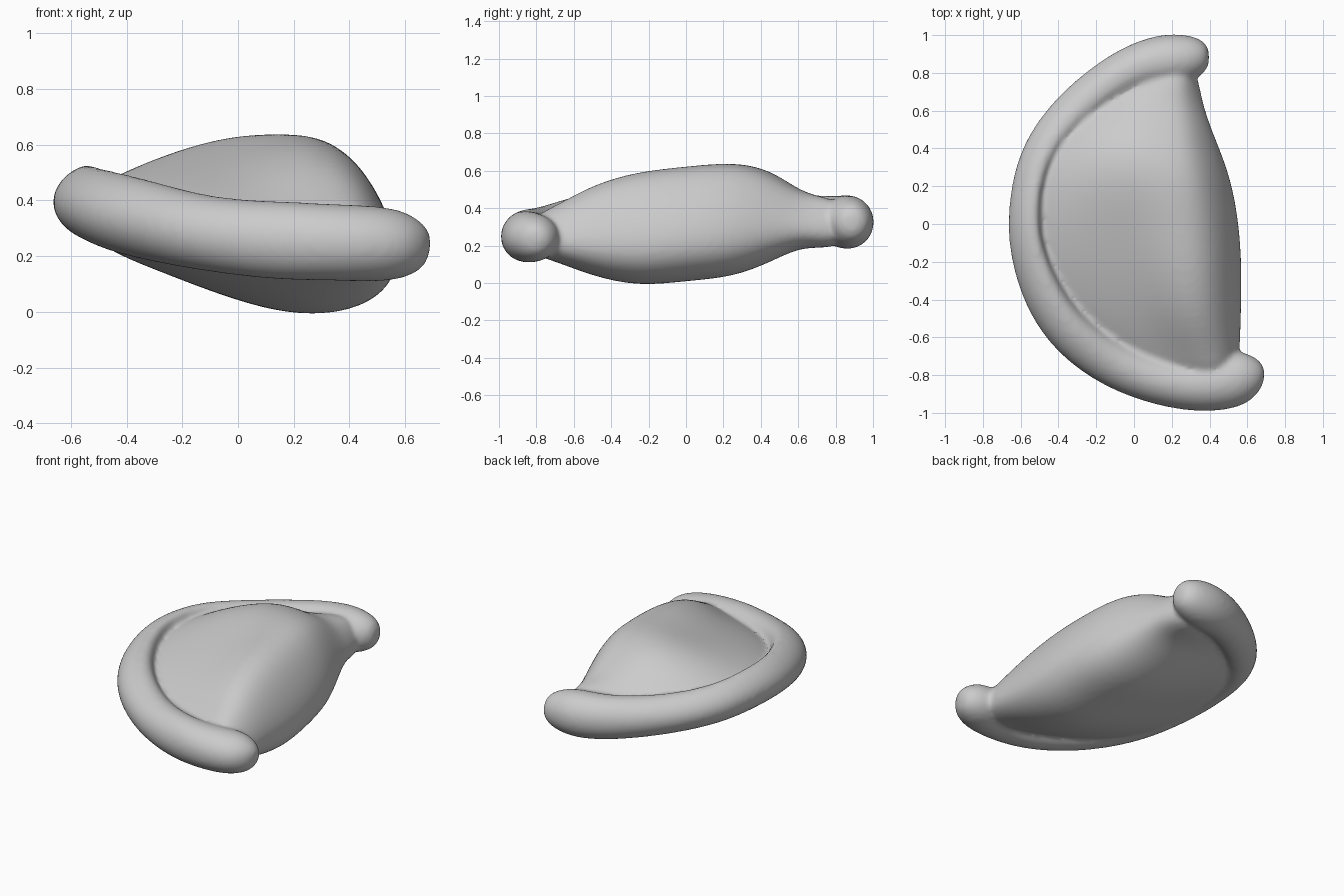
import bpy, bmesh, math
from mathutils import Vector

cube = bpy.data.objects.get("Cube")
if cube:
    bpy.data.objects.remove(cube, do_unlink=True)

grey = bpy.data.materials.new("plain grey")
grey.use_nodes = True
grey.diffuse_color = (0.6, 0.6, 0.6, 1)
grey.node_tree.nodes["Principled BSDF"].inputs["Base Color"].default_value = (0.6, 0.6, 0.6, 1)


def loft(bm, rings):
    """Skin a list of closed rings and cap both ends."""
    loops = [[bm.verts.new(p) for p in ring] for ring in rings]
    n = len(loops[0])
    for a, b in zip(loops, loops[1:]):
        for i in range(n):
            j = (i + 1) % n
            bm.faces.new((a[i], a[j], b[j], b[i]))
    bm.faces.new(loops[0])
    bm.faces.new(loops[-1])


bm = bmesh.new()

# Filled body: teardrop sections, thin at the rim and fat at the fold
profile = [(0, .08), (.1, .32), (.28, .65), (.5, .92), (.7, 1.05), (.84, .95),
           (.94, .5), (1.01, -.1), (1.01, -.6), (.9, -.96), (.7, -1.06),
           (.48, -.92), (.22, -.65), (0, -.42)]
# y, left x, right x, rim z, bottom z, top z, fullness of the upper rim side
sections = [(-.82, .1, .53, .25, .15, .36, .9), (-.7, -.18, .555, .27, .12, .41, .8),
            (-.5, -.42, .56, .32, .04, .53, .68), (-.25, -.54, .565, .37, -.015, .6, .75),
            (0, -.58, .55, .4, .015, .62, .9), (.25, -.55, .505, .4, .035, .64, 1.08),
            (.45, -.46, .425, .38, .115, .585, 1.22), (.6, -.34, .37, .36, .19, .485, 1.2),
            (.72, -.17, .345, .34, .19, .46, 1), (.85, 0, .32, .33, .2, .43, 1)]
rings = []
for y, left, right, rim, low, high, fullness in sections:
    mid, half = (low + high) / 2, (high - low) / 2
    ring = []
    for u, v in profile:
        if v > 0 and u < .6:
            v *= fullness
        z = rim + (mid - rim) * min(1, u * 1.6) + v * half
        ring.append(Vector((left + (right - left) * u, y, z)))
    rings.append(ring)
loft(bm, rings)

# Rolled rim: x, y, z, radius across, radius upward
path = [(.69, -.81, .225, .04, .045), (.655, -.805, .23, .095, .09),
        (.58, -.805, .24, .14, .125),
        (.48, -.84, .245, .145, .135), (.34, -.86, .25, .135, .135),
        (.15, -.84, .255, .125, .14), (-.1, -.755, .275, .125, .13),
        (-.33, -.6, .325, .12, .14), (-.48, -.4, .36, .11, .14),
        (-.575, -.15, .39, .09, .13), (-.595, .06, .4, .08, .13),
        (-.55, .34, .385, .08, .125), (-.4, .55, .36, .095, .12),
        (-.2, .715, .34, .11, .125), (0, .83, .33, .125, .135),
        (.16, .865, .325, .14, .145), (.27, .875, .325, .13, .135),
        (.36, .89, .325, .095, .1), (.4, .89, .325, .045, .05)]
rings = []
for i, (x, y, z, across, up) in enumerate(path):
    a = Vector(path[max(i - 1, 0)][:3])
    b = Vector(path[min(i + 1, len(path) - 1)][:3])
    tangent = (b - a).normalized()
    side = tangent.cross(Vector((0, 0, 1))).normalized()
    lift = side.cross(tangent)
    ring = []
    for k in range(12):
        c, s = math.cos(k * math.tau / 12), math.sin(k * math.tau / 12)
        # The far edge of the rim is pinched to a wedge
        pinch = max(0, -x) * .09 * s * s
        ring.append(Vector((x, y, z)) + side * (1.06 * across * c + pinch) + lift * 1.06 * up * s)
    rings.append(ring)
loft(bm, rings)

# Fuse body and rim into one soft skin
bmesh.ops.recalc_face_normals(bm, faces=bm.faces)
mesh = bpy.data.meshes.new("stuffed_fold")
bm.to_mesh(mesh)
bm.free()
mesh.materials.append(grey)
fold = bpy.data.objects.new("stuffed_fold", mesh)
bpy.context.collection.objects.link(fold)
rounding = fold.modifiers.new("Rounding", "SUBSURF")
rounding.levels = rounding.render_levels = 2
fuse = fold.modifiers.new("Fuse", "REMESH")
fuse.mode = "VOXEL"
fuse.voxel_size = 0.014
fuse.use_smooth_shade = True
soften = fold.modifiers.new("Soften", "SMOOTH")
soften.factor = 0.5
soften.iterations = 12
